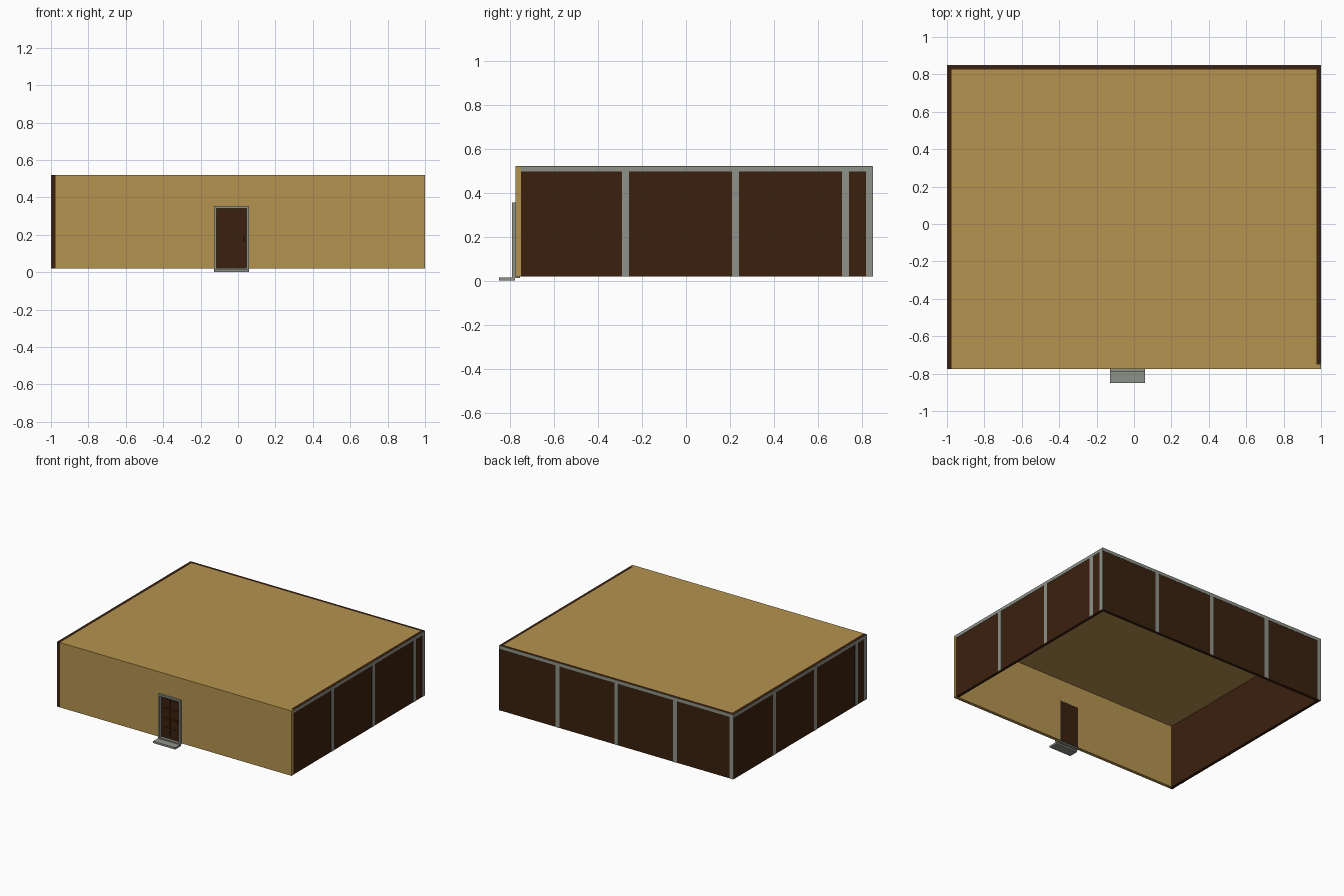
import bpy, bmesh

if "Cube" in bpy.data.objects:
    bpy.data.objects.remove(bpy.data.objects["Cube"])

def material(name, rgb):
    m = bpy.data.materials.new(name)
    m.diffuse_color = (*rgb, 1)
    m.use_nodes = True
    m.node_tree.nodes["Principled BSDF"].inputs["Base Color"].default_value = m.diffuse_color
    return m

TAN = material("tan board", (0.46, 0.29, 0.077))
DARK = material("dark brown wood", (0.042, 0.0144, 0.0045))
GREY = material("grey trim", (0.275, 0.288, 0.25))

def finish(name, bm, mat):
    bmesh.ops.recalc_face_normals(bm, faces=bm.faces)
    me = bpy.data.meshes.new(name)
    bm.to_mesh(me)
    bm.free()
    me.materials.append(mat)
    ob = bpy.data.objects.new(name, me)
    bpy.context.collection.objects.link(ob)
    return ob

def boxes(name, mat, *bounds):
    """One object made of boxes given as (x0, x1, y0, y1, z0, z1)."""
    bm = bmesh.new()
    for x0, x1, y0, y1, z0, z1 in bounds:
        verts = bmesh.ops.create_cube(bm, size=1)["verts"]
        bmesh.ops.scale(bm, vec=(x1 - x0, y1 - y0, z1 - z0), verts=verts)
        bmesh.ops.translate(bm, vec=((x0 + x1) / 2, (y0 + y1) / 2, (z0 + z1) / 2), verts=verts)
    return finish(name, bm, mat)

L, R, F, B = -1.0, 1.0, -0.775, 0.85      # outer plan
Z0, Z1, T = 0.02, 0.52, 0.025             # wall bottom, top, thickness
DX0, DX1, DZ1 = -0.117, 0.047, 0.343      # door opening
P = 0.002                                 # trim plate thickness

# Front wall: outline with a door notch, extruded back
bm = bmesh.new()
outline = [(L + T, Z0), (DX0, Z0), (DX0, DZ1), (DX1, DZ1), (DX1, Z0), (R, Z0), (R, Z1), (L + T, Z1)]
face = bm.faces.new([bm.verts.new((x, F, z)) for x, z in outline])
out = bmesh.ops.extrude_face_region(bm, geom=[face])["geom"]
bmesh.ops.translate(bm, vec=(0, T, 0), verts=[v for v in out if isinstance(v, bmesh.types.BMVert)])
finish("front_wall", bm, TAN)

# Dark walls, each butting against the next
boxes("right_wall", DARK, (R - T + P, R - P, F + T, B - P, Z0, Z1))
boxes("back_wall", DARK, (L + P, R - T + P, B - T + P, B - P, Z0, Z1))
boxes("left_wall", DARK, (L + P, L + T, F, B - T + P, Z0, Z1))

# Ceiling board
boxes("ceiling", TAN, (L + T, R - T + P, F + T, B - T + P, Z1 - 0.01, Z1))

# Grey trim on the outside of the dark walls: studs every half unit, end stud, top rail
def trim(name, start, end, place):
    s = 1 if end > start else -1
    strips = [(start + s * 0.5 * i - 0.0165, start + s * 0.5 * i + 0.0165, Z0, Z1 - 0.025) for i in (1, 2, 3)]
    strips.append((*sorted((end, end - s * 0.033)), Z0, Z1 - 0.025))
    first = start + s * T if name == "right_trim" else start
    strips.append((*sorted((first, end)), Z1 - 0.025, Z1 - 0.0005))
    boxes(name, GREY, *[place(*st) for st in strips])

trim("right_trim", F, B, lambda a, b, z0, z1: (R - P, R, a, b, z0, z1))
trim("back_trim", R, L, lambda a, b, z0, z1: (a, b, B - P, B, z0, z1))
trim("left_trim", B, F, lambda a, b, z0, z1: (L, L + P, a, b, z0, z1))

# Door frame, standing proud of the front wall and lining the opening
FY0, FY1 = F - 0.015, F + T
boxes("door_frame", GREY,
      (DX0 - 0.012, DX0 + 0.002, FY0, FY1, 0.02, DZ1 + 0.012),
      (DX1 - 0.002, DX1 + 0.012, FY0, FY1, 0.02, DZ1 + 0.012),
      (DX0 + 0.002, DX1 - 0.002, FY0, FY1, DZ1 - 0.002, DZ1 + 0.012))

# Door leaf with raised panels in a 2 by 4 grid
dy = F + 0.008
parts = [(DX0 + 0.002, DX1 - 0.002, dy, FY1 - 0.001, 0.022, DZ1 - 0.002)]
for col in range(2):
    for row in range(4):
        x = DX0 + 0.016 + col * 0.07
        z = 0.04 + row * 0.074
        parts.append((x, x + 0.062, dy - 0.004, dy + 0.002, z, z + 0.064))
boxes("door_leaf", DARK, *parts)
boxes("door_handle", DARK, (0.028, 0.036, dy - 0.014, dy, 0.165, 0.19))

# Doorstep and threshold
boxes("doorstep", GREY, (DX0 - 0.012, DX1 + 0.012, -0.85, F - 0.002, 0.0, 0.014))
boxes("threshold", GREY, (DX0 - 0.012, DX1 + 0.012, FY0, F + 0.02, 0.012, 0.022))
